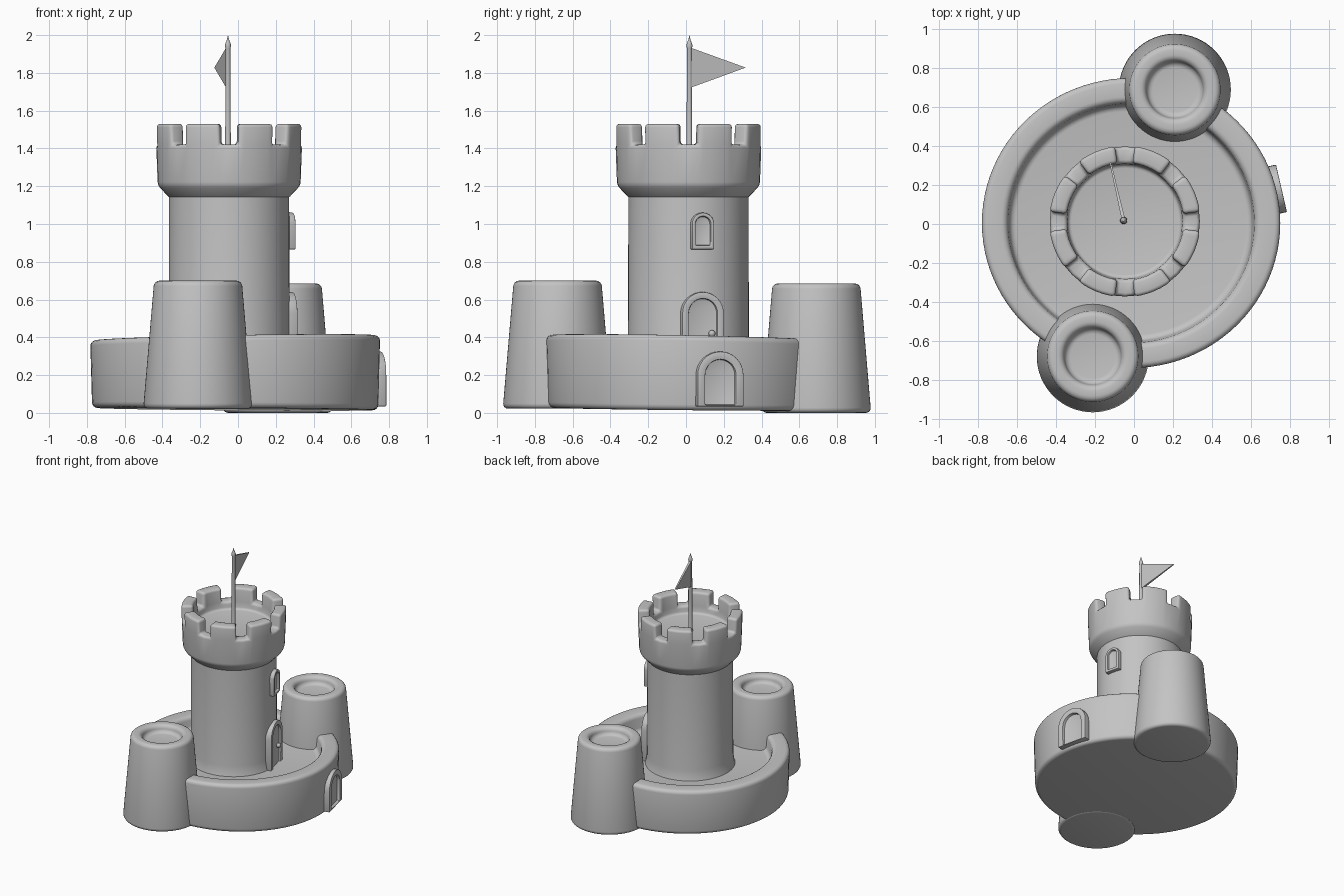
import bpy, bmesh, math
from mathutils import Vector, Matrix

if "Cube" in bpy.data.objects:
    bpy.data.objects.remove(bpy.data.objects["Cube"])

stone = bpy.data.materials.new("stone_grey")
stone.diffuse_color = (0.55, 0.55, 0.55, 1)
stone.use_nodes = True
stone.node_tree.nodes["Principled BSDF"].inputs["Base Color"].default_value = stone.diffuse_color
FACING = math.radians(13)      # direction of doors and window


def finish(bm, name, bevel=0.0, segs=3, angle=35):
    """Bevel the sharp edges and turn the bmesh into a smooth shaded object."""
    bmesh.ops.remove_doubles(bm, verts=bm.verts, dist=1e-5)
    loose = [v for v in bm.verts if not v.link_faces]
    bmesh.ops.delete(bm, geom=loose, context='VERTS')
    bmesh.ops.recalc_face_normals(bm, faces=bm.faces)
    if bevel:
        sharp = [e for e in bm.edges if len(e.link_faces) == 2
                 and e.calc_face_angle() > math.radians(angle)]
        bmesh.ops.bevel(bm, geom=sharp, offset=bevel, segments=segs, profile=0.5,
                        affect='EDGES', clamp_overlap=True)
    me = bpy.data.meshes.new(name)
    bm.to_mesh(me)
    bm.free()
    me.materials.append(stone)
    ob = bpy.data.objects.new(name, me)
    bpy.context.collection.objects.link(ob)
    bpy.ops.object.select_all(action='DESELECT')
    ob.select_set(True)
    bpy.context.view_layer.objects.active = ob
    bpy.ops.object.shade_smooth_by_angle(angle=math.radians(40))
    return ob


def lathe(name, profile, centre, bevel=0.0, segs=3, steps=64, scale=(1, 1), warp=None):
    """Spin a profile that starts and ends on the axis."""
    bm = bmesh.new()
    rings = []
    for r, z in profile:
        n = steps if r > 0 else 1
        rings.append([bm.verts.new((centre[0] + scale[0] * r * math.cos(2 * math.pi * i / steps),
                                    centre[1] + scale[1] * r * math.sin(2 * math.pi * i / steps), z))
                      for i in range(n)])
    for a, b in zip(rings, rings[1:]):
        for i in range(steps):
            j = (i + 1) % steps
            if len(a) == 1:
                bm.faces.new((a[0], b[i], b[j]))
            elif len(b) == 1:
                bm.faces.new((a[i], a[j], b[0]))
            else:
                bm.faces.new((a[i], a[j], b[j], b[i]))
    if warp:
        for v in bm.verts:
            v.co.z += warp(v.co)
    return finish(bm, name, bevel, segs)


# round base with raised rim, very slightly tilted
def tilt(co):
    if co.z > 0.3:
        return 0.018 * co.x - 0.02 * co.y
    return -0.008 * co.x - 0.01 * co.y if co.z < 0.1 else 0


lathe("base_wall", [(0, 0.02), (0.755, 0.02), (0.765, 0.398), (0.635, 0.398), (0.62, 0.28), (0, 0.28)],
      (-0.015, 0.005), 0.03, 4, 96, (1.003, 0.975), tilt)

# two tapered side towers
for name, x, y, z0, z1 in (("front_tower", -0.212, -0.68, 0.022, 0.70),
                           ("back_tower", 0.21, 0.69, 0.0, 0.685)):
    lathe(name, [(0, z0), (0.29, z0), (0.232, z1), (0.15, z1), (0.142, z1 - 0.06), (0, z1 - 0.06)],
          (x, y), 0.028, 4)

# main tower shaft with a small foot flare
T = Vector((-0.047, 0.013, 0))
lathe("tower_shaft", [(0, 0.26), (0.34, 0.26), (0.328, 0.30), (0.32, 0.36), (0.318, 1.2), (0, 1.2)], T)


# crown with eight merlons
def crown():
    bm = bmesh.new()
    half = 0.13
    cells = []                                    # (start angle, is merlon)
    for k in range(8):
        a = k * math.pi / 4
        cells += [(a - half + half * i, False) for i in range(2)]
        w = math.pi / 4 - 2 * half
        cells += [(a + half + w * i / 6, True) for i in range(6)]
    prof = [(0.30, 1.13), (0.322, 1.145), (0.378, 1.205), (0.386, 1.42), (0.389, 1.53),
            (0.302, 1.53), (0.298, 1.42), (0.292, 1.36)]
    cols = [[bm.verts.new(T + Vector((r * math.cos(a), r * math.sin(a), z))) for r, z in prof]
            for a, _ in cells]
    low = bm.verts.new(T + Vector((0, 0, 1.13)))
    high = bm.verts.new(T + Vector((0, 0, 1.36)))
    n = len(cells)
    for i, (_, merlon) in enumerate(cells):
        a, b = cols[i], cols[(i + 1) % n]
        spans = [(0, 1), (1, 2), (2, 3), (6, 7)]
        spans += [(3, 4), (4, 5), (5, 6)] if merlon else [(3, 6)]
        for p, q in spans:
            bm.faces.new((a[p], b[p], b[q], a[q]))
        bm.faces.new((low, b[0], a[0]))
        bm.faces.new((high, a[7], b[7]))
        if merlon != cells[i - 1][1]:             # merlon side wall
            bm.faces.new((a[3], a[4], a[5], a[6]))
    finish(bm, "tower_crown", 0.018, 3)


crown()


# arched frame with recessed panel, facing outwards
def arch(name, origin, dist, width, z0, z1, rim, recess, sill=0.0):
    rot = Matrix.Rotation(FACING, 3, 'Z')

    def outline(half, bottom, top):
        pts = [(-half, bottom)]
        for i in range(17):
            t = math.pi * (1 - i / 16)
            pts.append((half * math.cos(t), top - half + half * math.sin(t)))
        return pts + [(half, bottom)]

    def place(bm, pts, d):
        return [bm.verts.new(Vector(origin) + rot @ Vector((d, y, z))) for y, z in pts]

    bm = bmesh.new()
    big = outline(width / 2, z0, z1)
    small = outline(width / 2 - rim, z0 + sill, z1 - rim)
    loops = [place(bm, big, dist - 0.08), place(bm, big, dist),
             place(bm, small, dist), place(bm, small, dist - recess)]
    m = len(big)
    for a, b in zip(loops, loops[1:]):
        for i in range(m):
            j = (i + 1) % m
            if i == m - 1 and not sill and a is loops[1]:
                bm.faces.new((a[i], a[j], b[j], b[i]))
                continue
            bm.faces.new((a[i], a[j], b[j], b[i]))
    bm.faces.new(loops[3])
    bm.faces.new(loops[0][::-1])
    finish(bm, name, 0.006, 2, 50)


arch("base_gate", (-0.015, 0.005, 0), 0.793, 0.25, 0.035, 0.325, 0.042, 0.024, 0.008)
arch("tower_door", T, 0.346, 0.225, 0.27, 0.64, 0.035, 0.018, 0.008)
arch("tower_window", T, 0.348, 0.122, 0.865, 1.06, 0.02, 0.018, 0.022)

# door knob
bm = bmesh.new()
spot = T + Matrix.Rotation(FACING, 3, 'Z') @ Vector((0.338, 0.05, 0.42))
bmesh.ops.create_uvsphere(bm, u_segments=16, v_segments=10, radius=0.018,
                          matrix=Matrix.Translation(spot))
finish(bm, "door_knob")

# flag pole with pointed finial
P = Vector((-0.053, 0.018, 0))
lathe("flag_pole", [(0, 1.34), (0.022, 1.34), (0.015, 1.38), (0.013, 1.93), (0.017, 1.945),
                    (0.012, 1.96), (0.006, 1.975), (0, 2.0)], P, steps=16)

# triangular pennant
bm = bmesh.new()
out = Vector((-math.sin(FACING), math.cos(FACING), 0))
side = Vector((math.cos(FACING), math.sin(FACING), 0))
tri = [(0.0, 1.935, 0.009), (0.0, 1.72, 0.009), (0.305, 1.828, 0.004)]
front, back = [[bm.verts.new(P + out * d + side * (s * t) + Vector((0, 0, z))) for d, z, t in tri]
               for s in (1, -1)]
bm.faces.new(front)
bm.faces.new(back[::-1])
for i in range(3):
    j = (i + 1) % 3
    bm.faces.new((front[i], front[j], back[j], back[i]))
finish(bm, "pennant")
